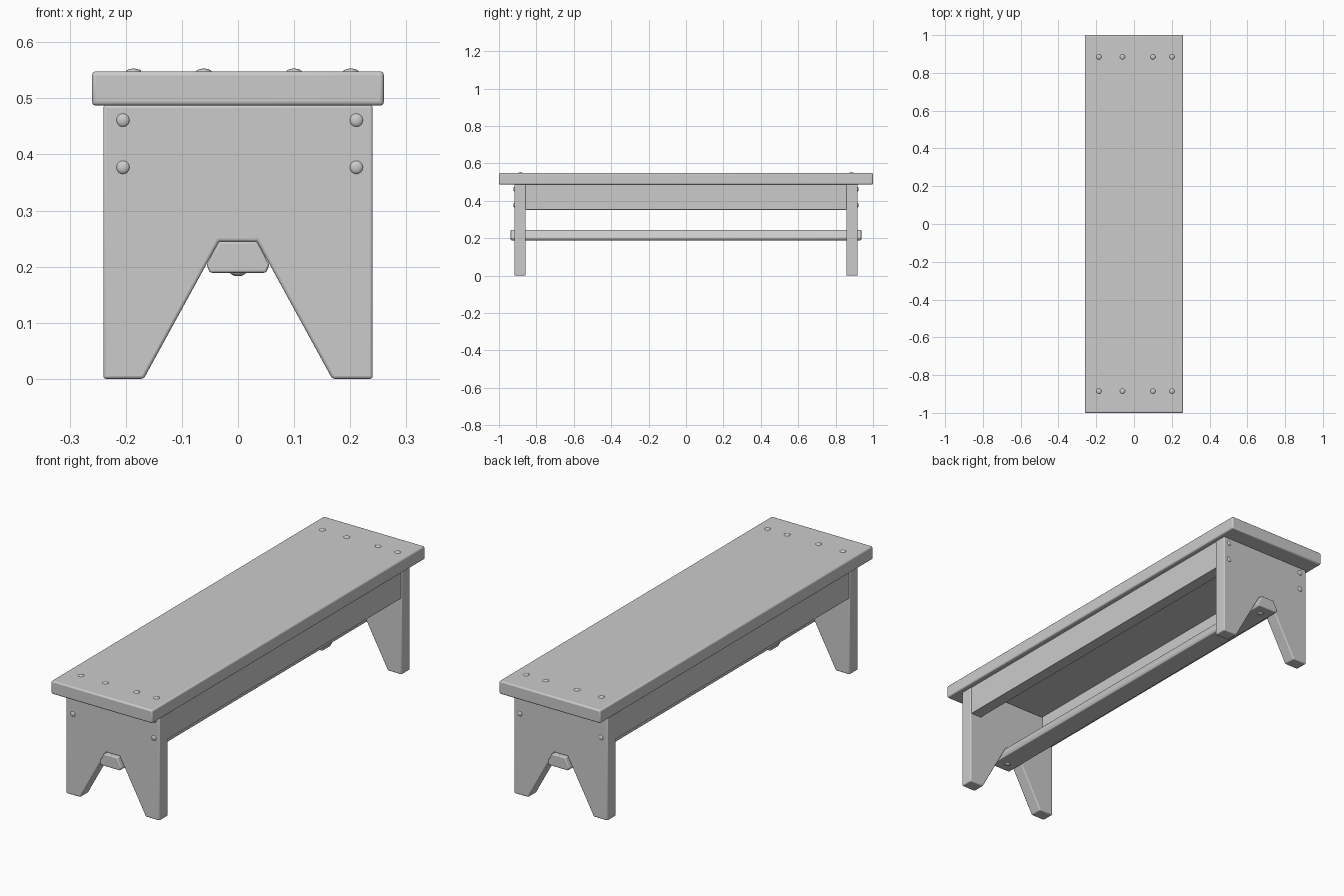
import bpy, bmesh
from mathutils import Matrix

if "Cube" in bpy.data.objects:
    bpy.data.objects.remove(bpy.data.objects["Cube"])


def finish(name, bm, bevel=0.0, mirror=None):
    """Turn a bmesh into a named, softly bevelled, optionally mirrored object."""
    bmesh.ops.recalc_face_normals(bm, faces=bm.faces)
    mesh = bpy.data.meshes.new(name)
    bm.to_mesh(mesh)
    bm.free()
    ob = bpy.data.objects.new(name, mesh)
    bpy.context.collection.objects.link(ob)
    bpy.ops.object.select_all(action='DESELECT')
    ob.select_set(True)
    bpy.context.view_layer.objects.active = ob
    bpy.ops.object.shade_smooth_by_angle(angle=0.6)
    if bevel:
        mod = ob.modifiers.new("Bevel", 'BEVEL')
        mod.width, mod.segments, mod.limit_method = bevel, 3, 'ANGLE'
        mod.angle_limit = 0.3
    if mirror:
        mod = ob.modifiers.new("Mirror", 'MIRROR')
        mod.use_axis = [a in mirror for a in "xyz"]
        mod.use_mirror_merge = False
    return ob


def plank(name, profile, y0, y1, **kw):
    """Extrude an xz profile from y0 to y1."""
    bm = bmesh.new()
    face = bm.faces.new([bm.verts.new((x, y0, z)) for x, z in profile])
    ext = bmesh.ops.extrude_face_region(bm, geom=[face])["geom"]
    bmesh.ops.translate(bm, vec=(0, y1 - y0, 0),
                        verts=[v for v in ext if isinstance(v, bmesh.types.BMVert)])
    return finish(name, bm, **kw)


def rect(x0, x1, z0, z1):
    return [(x0, z0), (x1, z0), (x1, z1), (x0, z1)]


def screws(name, points, scale):
    """Flattened dome heads, mirrored to the other end of the bench."""
    bm = bmesh.new()
    for p in points:
        bmesh.ops.create_uvsphere(bm, u_segments=16, v_segments=8, radius=1,
                                  matrix=Matrix.Translation(p) @ Matrix.Diagonal((*scale, 1)))
    return finish(name, bm, mirror="y")


# Seat board
plank("seat", rect(-0.26, 0.26, 0.487, 0.548), -1, 1, bevel=0.007)

# End legs with the V notch
half = [(0.034, 0.245), (0.168, 0), (0.24, 0), (0.24, 0.488)]
leg = half + [(-x, z) for x, z in reversed(half)]
plank("legs", leg, -0.918, -0.857, bevel=0.005, mirror="y")

# Side rails under the seat
plank("side_rails", rect(0.18, 0.236, 0.352, 0.488), -0.858, 0.858, bevel=0.002, mirror="x")

# Stretcher sitting in the notches
half = [(0.05, 0.189), (0.056, 0.203), (0.034, 0.245)]
plank("stretcher", half + [(-x, z) for x, z in reversed(half)], -0.937, 0.937, bevel=0.004)

# Screw heads
screws("seat_screws", [(x, -0.885, 0.547) for x in (-0.186, -0.061, 0.1, 0.201)],
       (0.014, 0.014, 0.006))
screws("leg_screws", [(x, -0.917, z) for x in (-0.205, 0.211) for z in (0.377, 0.461)],
       (0.012, 0.006, 0.012))
screws("stretcher_screws", [(0, -0.885, 0.19)], (0.014, 0.014, 0.007))
